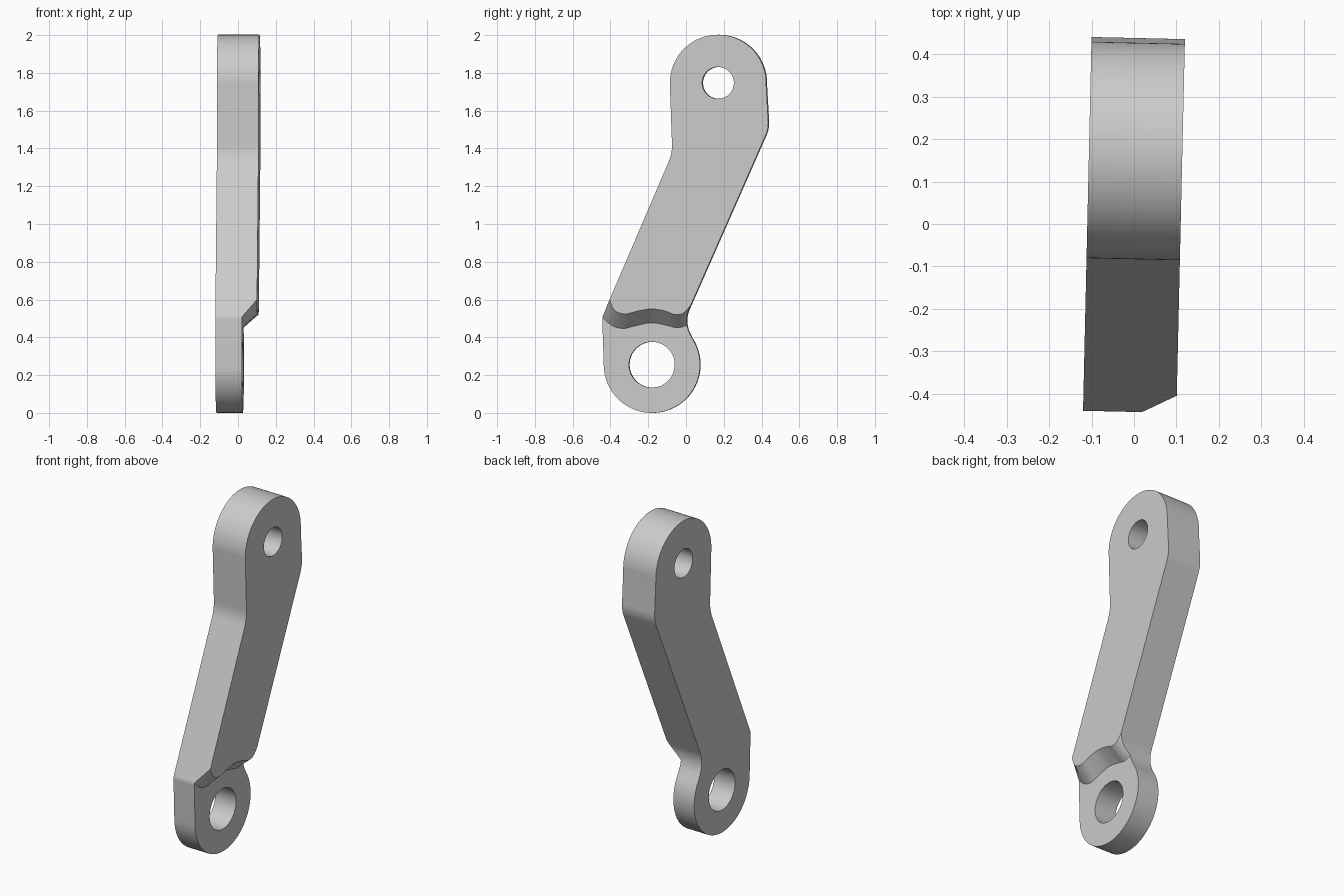
import bpy, bmesh, math
from mathutils import Vector, Matrix

if "Cube" in bpy.data.objects:
    bpy.data.objects.remove(bpy.data.objects["Cube"])

HALF = 0.11            # half the bar thickness
STEP = 0.03            # level of the thinned lower eye
LOW, HIGH = Vector((-0.18, 0.255)), Vector((0.172, 1.747))
EYE = 0.255            # outer radius of both eyes


def arc(c, r, a0, a1, n):
    return [Vector((c[0] + r * math.cos(math.radians(a0 + (a1 - a0) * i / n)),
                    c[1] + r * math.sin(math.radians(a0 + (a1 - a0) * i / n))))
            for i in range(n + 1)]


def rounded(prev, p, nxt, size, n=8):
    """Round the corner p with a quadratic blend of the given length."""
    p = Vector(p)
    a = p + (Vector(prev) - p).normalized() * size
    b = p + (Vector(nxt) - p).normalized() * size
    return [a.lerp(p, t).lerp(p.lerp(b, t), t) for t in (i / n for i in range(n + 1))]


def smooth_path(pts, n=6):
    """Catmull-Rom curve through the points."""
    p = [Vector(q) for q in pts]
    p = [2 * p[0] - p[1]] + p + [2 * p[-1] - p[-2]]
    out = []
    for a, b, c, d in zip(p, p[1:], p[2:], p[3:]):
        for t in (i / n for i in range(n)):
            out.append(0.5 * (2 * b + (c - a) * t + (2 * a - 5 * b + 4 * c - d) * t * t
                              + (3 * b - a - 3 * c + d) * t ** 3))
    return out + [p[-2]]


def loft(name, loop0, x0, loop1, x1):
    """Solid between two matching (y, z) loops at x0 and x1."""
    bm = bmesh.new()
    a = [bm.verts.new((x0, *p)) for p in loop0]
    b = [bm.verts.new((x1, *p)) for p in loop1]
    bm.faces.new(a)
    bm.faces.new(b)
    for i in range(len(a)):
        j = (i + 1) % len(a)
        bm.faces.new((a[i], a[j], b[j], b[i]))
    bmesh.ops.recalc_face_normals(bm, faces=bm.faces)
    mesh = bpy.data.meshes.new(name)
    bm.to_mesh(mesh)
    bm.free()
    obj = bpy.data.objects.new(name, mesh)
    bpy.context.collection.objects.link(obj)
    return obj


# Side outline of the cranked bar, counter-clockwise from the lower eye
back_corner, front_corner, shin = (0.44, 1.505), (-0.07, 1.375), (-0.443, 0.505)
outline = arc(LOW, EYE, 182, 394, 56)
outline += arc((0.155, 0.487), 0.15, 214, 156, 16)[1:]
outline += rounded((0.018, 0.548), back_corner, HIGH + Vector((EYE, 0)), 0.04)
outline += arc(HIGH, EYE, -2, 182, 56)
outline += rounded(outline[-1], front_corner, shin, 0.05)
outline += rounded(front_corner, shin, outline[0], 0.012)
link = loft("link_arm", outline, -HALF, outline, HALF)

# Cutters: two pin holes and the wavy sloped step
cutters = []
for name, c, r in (("lower_hole", LOW, 0.121), ("upper_hole", HIGH, 0.084)):
    ring = arc(c, r, 0, 360, 48)[:-1]
    cutters.append(loft(name, ring, -0.3, ring, 0.3))

foot = smooth_path([(-0.50, 0.57), (-0.44, 0.505), (-0.39, 0.462), (-0.33, 0.447), (-0.26, 0.463),
                    (-0.18, 0.477), (-0.10, 0.463), (-0.045, 0.451), (0.005, 0.465), (0.05, 0.50)])
brow = smooth_path([(-0.43, 0.68), (-0.402, 0.60), (-0.375, 0.543), (-0.32, 0.524), (-0.25, 0.54),
                    (-0.18, 0.55), (-0.11, 0.54), (-0.055, 0.521), (-0.005, 0.533), (0.05, 0.60)])
over = 1.2             # continue the slope beyond the face
top = [f + (b - f) * over for f, b in zip(foot, brow)]


def closed(path):
    ends = [(0.3, path[-1].y), (0.3, -0.2), (-0.7, -0.2), (-0.7, path[0].y)]
    return path + [Vector(p) for p in ends]


cutters.append(loft("step_cutter", closed(foot), STEP, closed(top), STEP + (HALF - STEP) * over))

bpy.context.view_layer.objects.active = link
link.select_set(True)
for cutter in cutters:
    cutter.hide_render = True
    mod = link.modifiers.new(cutter.name, 'BOOLEAN')
    mod.operation = 'DIFFERENCE'
    mod.solver = 'EXACT'
    mod.object = cutter
    bpy.ops.object.modifier_apply(modifier=mod.name)
    bpy.data.objects.remove(cutter)

# Slight twist of the whole part about the vertical
link.data.transform(Matrix.Rotation(-0.0228, 4, 'Z'))

grey = bpy.data.materials.new("plain_grey")
grey.use_nodes = True
colour = (0.6, 0.6, 0.6, 1)
grey.diffuse_color = colour
grey.node_tree.nodes["Principled BSDF"].inputs["Base Color"].default_value = colour
link.data.materials.clear()
link.data.materials.append(grey)
for face in link.data.polygons:
    face.material_index = 0
bpy.ops.object.shade_smooth_by_angle(angle=math.radians(25))
